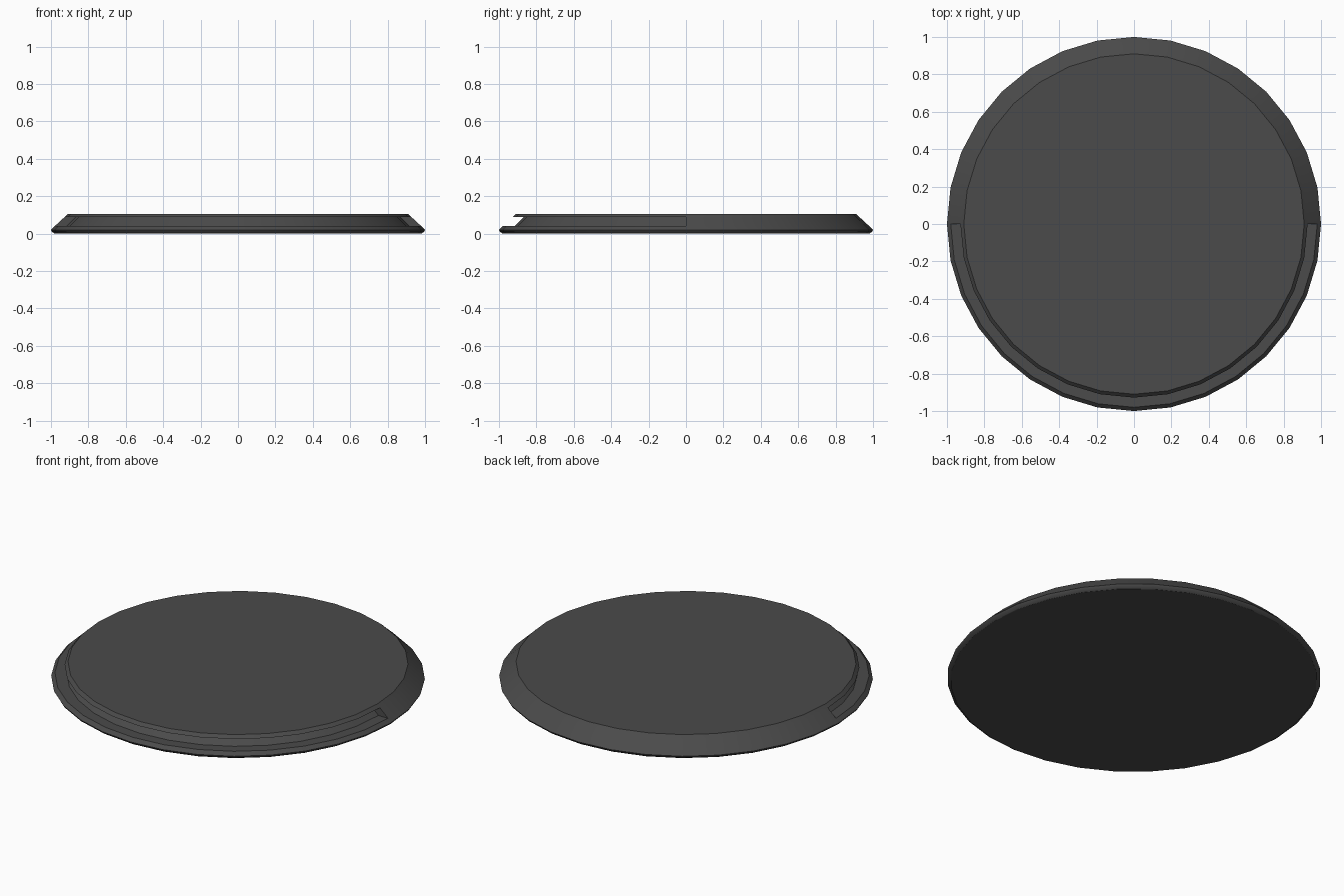
import bpy, bmesh
from math import pi, cos, sin

if "Cube" in bpy.data.objects:
    bpy.data.objects.remove(bpy.data.objects["Cube"])

SIDES = 32
# Rim profile (radius, height), from the underside up to the top face
LOWER = [(0.98, 0.0), (0.995, 0.01), (1.0, 0.02), (0.98, 0.04)]
GROOVE = [(0.917, 0.04), (0.869, 0.088)]
UPPER = [(0.928, 0.088), (0.91, 0.106)]

bm = bmesh.new()


def column(profile, step):
    a = 2 * pi * step / SIDES
    return [bm.verts.new((r * cos(a), r * sin(a), z)) for r, z in profile]


lower = [column(LOWER, i) for i in range(SIDES)]
upper = [column(UPPER, i) for i in range(SIDES)]
half = SIDES // 2
# The groove runs round the front half only
groove = {i % SIDES: column(GROOVE, i) for i in range(half, SIDES + 1)}

for i in range(SIDES):
    j = (i + 1) % SIDES
    left, right = lower[i] + upper[i], lower[j] + upper[j]
    if i >= half:
        left = lower[i] + groove[i] + upper[i]
        right = lower[j] + groove[j] + upper[j]
    for k in range(len(left) - 1):
        bm.faces.new((left[k], right[k], right[k + 1], left[k + 1]))

# Flat top and underside
bm.faces.new([c[-1] for c in upper])
bm.faces.new([c[0] for c in reversed(lower)])
# Closed ends of the groove
for i in (0, half):
    bm.faces.new([lower[i][-1]] + groove[i] + [upper[i][0]])
bmesh.ops.recalc_face_normals(bm, faces=bm.faces[:])

mesh = bpy.data.meshes.new("grooved_disc")
bm.to_mesh(mesh)
bm.free()
disc = bpy.data.objects.new("grooved_disc", mesh)
bpy.context.collection.objects.link(disc)

# Dark grey finish
mat = bpy.data.materials.new("dark_grey")
mat.diffuse_color = (0.07, 0.07, 0.07, 1)
mat.use_nodes = True
mat.node_tree.nodes["Principled BSDF"].inputs["Base Color"].default_value = mat.diffuse_color
mesh.materials.append(mat)

# Smooth sides with crisp edges
bpy.context.view_layer.objects.active = disc
disc.select_set(True)
bpy.ops.object.shade_smooth_by_angle(angle=pi / 6)
